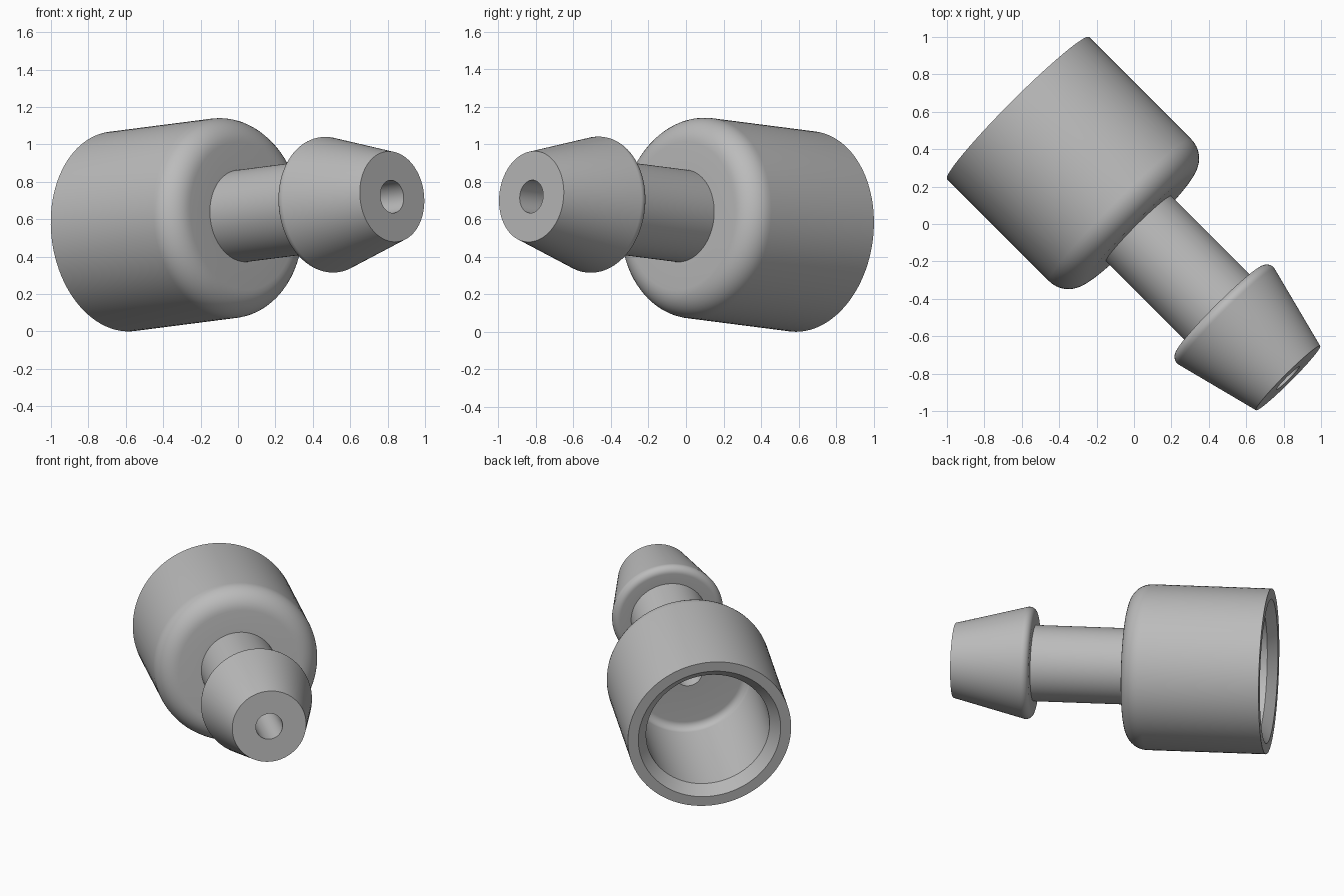
import bpy, bmesh, math
from mathutils import Vector

cube = bpy.data.objects.get("Cube")
if cube:
    bpy.data.objects.remove(cube, do_unlink=True)

SEGMENTS = 96
AXIS = Vector((1, -1, math.sqrt(2) * math.tan(math.radians(5.2))))
RIM_CENTRE = Vector((-0.62, 0.62, 0.535))

# Main dimensions: radii, and distances along the axis from the open rim
RIM_R, BORE_R, NECK_R, TIP_R, BARB_R = 0.537, 0.088, 0.247, 0.243, 0.377
SOCKET_R, CHAMFER, FLOOR = 0.406, 0.062, 0.78
SHOULDER, BARB_START, TIP = 0.916, 1.528, 2.05

grey = bpy.data.materials.new("plain_grey")
grey.use_nodes = True
colour = (0.5, 0.5, 0.5, 1)
grey.diffuse_color = colour
grey.node_tree.nodes["Principled BSDF"].inputs["Base Color"].default_value = colour


def rounded(points, steps=10):
    """Turn (radius, height, fillet) corners into a profile with true arcs."""
    out = []
    for i, (r, h, fillet) in enumerate(points):
        p = Vector((r, h))
        if not fillet:
            out.append(p)
            continue
        a = (Vector(points[i - 1][:2]) - p).normalized()
        b = (Vector(points[i + 1][:2]) - p).normalized()
        half = a.angle(b) / 2
        centre = p + (a + b).normalized() * fillet / math.sin(half)
        start = p + a * fillet / math.tan(half) - centre
        end = p + b * fillet / math.tan(half) - centre
        sweep = start.angle(end)
        for k in range(steps + 1):
            t = k / steps
            out.append(centre + (start * math.sin((1 - t) * sweep)
                                 + end * math.sin(t * sweep)) / math.sin(sweep))
    return out


def lathe(name, points):
    """Revolve a profile and lay it along the tilted axis."""
    bm = bmesh.new()
    rings = []
    for r, h in rounded(points):
        rings.append([bm.verts.new((r * math.cos(math.tau * k / SEGMENTS),
                                    r * math.sin(math.tau * k / SEGMENTS), h))
                      for k in range(SEGMENTS)])
    for low, high in zip(rings, rings[1:]):
        for k in range(SEGMENTS):
            n = (k + 1) % SEGMENTS
            bm.faces.new((low[k], low[n], high[n], high[k]))
    mesh = bpy.data.meshes.new(name)
    bm.to_mesh(mesh)
    bm.free()
    mesh.materials.append(grey)
    obj = bpy.data.objects.new(name, mesh)
    bpy.context.collection.objects.link(obj)
    obj.location = RIM_CENTRE
    obj.rotation_euler = AXIS.to_track_quat('Z', 'Y').to_euler()
    bpy.ops.object.select_all(action='DESELECT')
    obj.select_set(True)
    bpy.context.view_layer.objects.active = obj
    bpy.ops.object.shade_smooth_by_angle(angle=math.radians(30))
    return obj


# Hollow cup: socket floor, inner wall, chamfered rim, outer wall, shoulder
lathe("socket_cup", [
    (BORE_R, FLOOR, 0),
    (SOCKET_R, FLOOR, 0.05),
    (SOCKET_R, CHAMFER, 0),
    (SOCKET_R + CHAMFER, 0, 0),
    (RIM_R, 0, 0),
    (RIM_R, SHOULDER, 0.14),
    (NECK_R, SHOULDER, 0),
])

# Straight neck between cup and barb
lathe("neck", [(NECK_R, SHOULDER, 0), (NECK_R, BARB_START, 0)])

# Tapered hose barb with a softened back edge
lathe("hose_barb", [
    (NECK_R, BARB_START, 0),
    (BARB_R, BARB_START, 0.045),
    (TIP_R, TIP, 0),
    (BORE_R, TIP, 0),
])

# Through hole from the tip to the socket floor
lathe("through_bore", [(BORE_R, TIP, 0), (BORE_R, FLOOR, 0)])
